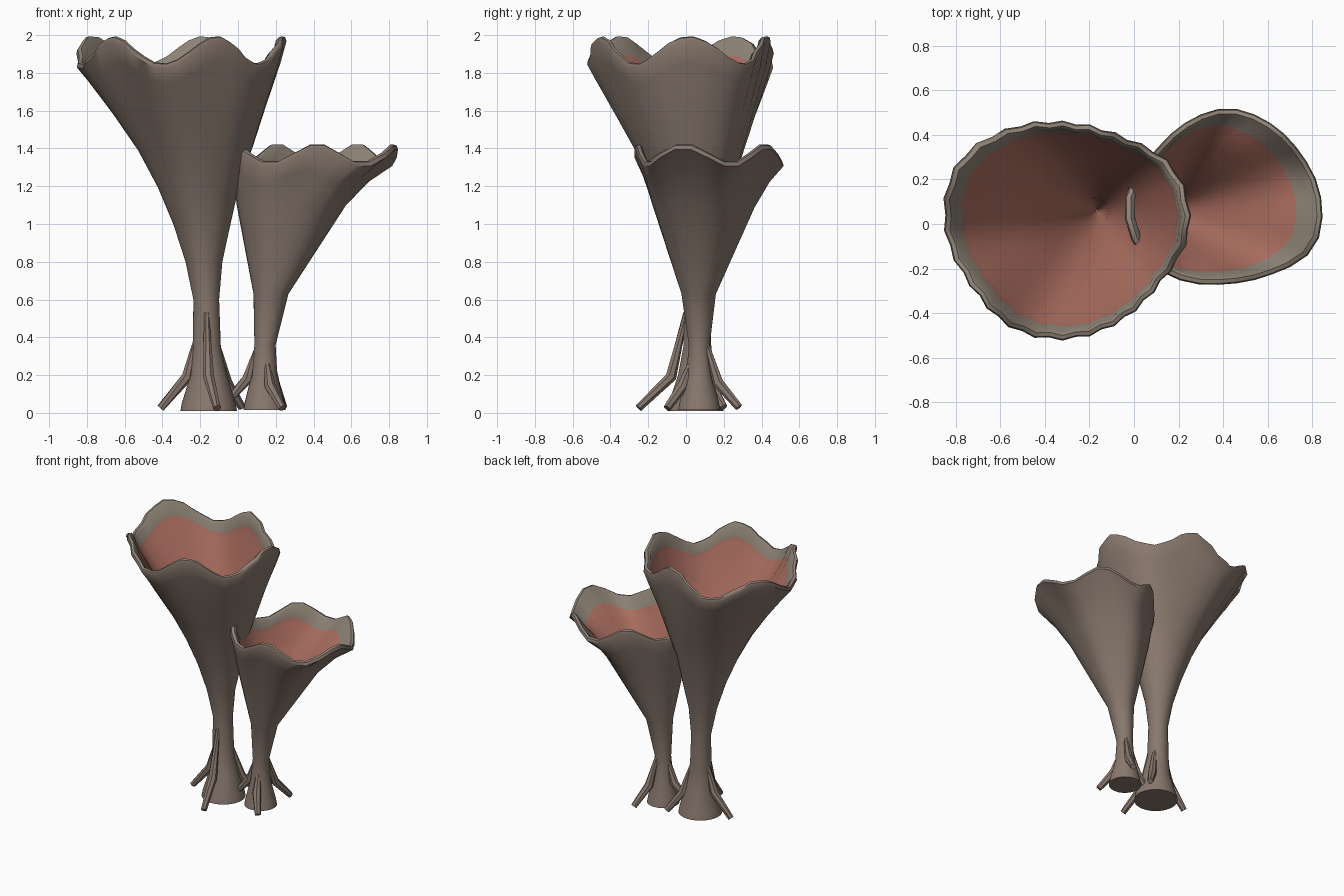
import bpy, bmesh, math
from mathutils import Vector

if "Cube" in bpy.data.objects:
    bpy.data.objects.remove(bpy.data.objects["Cube"])


def material(name, rgb):
    m = bpy.data.materials.new(name)
    m.diffuse_color = (*rgb, 1)
    m.use_nodes = True
    m.node_tree.nodes["Principled BSDF"].inputs["Base Color"].default_value = m.diffuse_color
    return m


BARK = material("brown_skin", (0.25, 0.19, 0.155))
RIM = material("grey_rim", (0.27, 0.225, 0.18))
FLESH = material("red_inside", (0.42, 0.16, 0.12))


def radius_at(table, a):
    """Smooth closed interpolation of radii given at equal angles."""
    n = len(table)
    u = (a / (2 * math.pi) * n) % n
    i, t = int(u), u % 1
    p0, p1, p2, p3 = (table[(i + k) % n] for k in (-1, 0, 1, 2))
    return p1 + 0.5 * t * (p2 - p0 + t * (2 * p0 - 5 * p1 + 4 * p2 - p3
                                          + t * (3 * (p1 - p2) + p3 - p0)))


def finish(bm, name, mats):
    bmesh.ops.recalc_face_normals(bm, faces=bm.faces)
    me = bpy.data.meshes.new(name)
    bm.to_mesh(me)
    bm.free()
    for m in mats:
        me.materials.append(m)
    ob = bpy.data.objects.new(name, me)
    bpy.context.collection.objects.link(ob)
    bpy.ops.object.select_all(action='DESELECT')
    ob.select_set(True)
    bpy.context.view_layer.objects.active = ob
    bpy.ops.object.shade_smooth_by_angle(angle=math.radians(50))


def bridge(bm, a, b, mat=0):
    """Quads between two loops of equal size."""
    n = len(a)
    for i in range(n):
        j = (i + 1) % n
        bm.faces.new((a[i], a[j], b[j], b[i])).material_index = mat


def funnel(name, outer, rim, sides, wave, peak, pleat, wall):
    """Loft outer rings (z, cx, cy, r) up to a wavy lip, then back down inside."""
    outer = [Vector(p) for p in outer]
    top, below = outer[-1], outer[-2]
    rings = [(p, 0) for p in outer]
    # rounded lip and the grey band under it
    rings += [(top + Vector((.022, 0, 0, -.006)), 0),
              (top + Vector((.027, 0, 0, -.024)), 1),
              (top + Vector((.01, 0, 0, -.04)), 1),
              (top.lerp(below, .65) - Vector((0, 0, 0, wall)), 1)]
    # lining follows the outside at wall thickness, closing to a point
    lining = [p for p in reversed(outer[:-1]) if p[3] > wall + .025 and p[0] > .55]
    rings += [(p - Vector((0, 0, 0, wall)), 2) for p in lining]
    end = lining[-1].copy()
    end[0] -= .18
    end[3] = .006
    rings.append((end, 2))

    mean = sum(rim) / len(rim)
    bm = bmesh.new()
    prev = None
    for (z, cx, cy, r), mat in rings:
        t = min(z / top[0], 1)
        loop = []
        for i in range(sides):
            a = 2 * math.pi * i / sides
            # foot is round, rim is irregular, with light flutes
            flute = pleat * (1 if i % 2 else -1)
            rad = r * (1 + t ** 3 * (radius_at(rim, a) / mean - 1 + flute))
            h = z + t ** 6 * wave * math.cos(5 * (a - peak))
            loop.append(bm.verts.new((cx + rad * math.cos(a), cy + rad * math.sin(a), h)))
        if prev:
            bridge(bm, prev, loop, mat)
        else:
            bm.faces.new(loop[::-1])
        prev = loop
    bm.faces.new(prev).material_index = 2
    finish(bm, name, (BARK, RIM, FLESH))


def root(name, points, radii=(.014, .03, .021), sides=7):
    """Bent tapering prop root."""
    pts = [Vector(p) for p in points]
    bm = bmesh.new()
    prev = None
    for k, (p, r) in enumerate(zip(pts, radii)):
        d = (pts[min(k + 1, 2)] - pts[max(k - 1, 0)]).normalized()
        u = d.cross(Vector((0.3, 0.2, 1))).normalized()
        v = d.cross(u)
        loop = []
        for i in range(sides):
            a = 2 * math.pi * i / sides
            loop.append(bm.verts.new(p + r * (u * math.cos(a) + v * math.sin(a))))
        if prev:
            bridge(bm, prev, loop)
        else:
            bm.faces.new(loop[::-1])
        prev = loop
    bm.faces.new(prev)
    finish(bm, name, (BARK,))


# Tall funnel
funnel("tall_funnel", [
    (0.01, -.155, .05, .150),
    (0.05, -.155, .05, .143),
    (0.20, -.155, .055, .097),
    (0.35, -.165, .06, .074),
    (0.60, -.168, .06, .068),
    (0.80, -.18, .055, .097),
    (1.00, -.19, .05, .150),
    (1.20, -.208, .035, .212),
    (1.40, -.222, .02, .295),
    (1.60, -.25, 0, .385),
    (1.80, -.275, -.02, .475),
    (1.895, -.29, -.03, .514),
], [.53, .54, .48, .48, .525, .58, .55, .50, .50, .48, .46, .465],
    50, 0.073, math.radians(5), 0.012, .034)

# Short funnel, leaning to the right
funnel("short_funnel", [
    (0.015, .14, .07, .112),
    (0.06, .14, .07, .104),
    (0.20, .14, .07, .068),
    (0.36, .143, .07, .056),
    (0.63, .175, .067, .092),
    (1.10, .29, .09, .280),
    (1.25, .355, .105, .350),
    (1.35, .42, .12, .414),
], [.42, .385, .385, .40, .385, .39, .46, .47, .43, .39, .40, .45],
    30, 0.05, math.radians(-18), 0, .03)

# Prop roots: attachment, knee and tip
root("tall_root_left", [(-.205, .06, .44), (-.27, .055, .19), (-.41, .05, .025)])
root("tall_root_front", [(-.168, 0, .53), (-.155, -.08, .19), (-.11, -.25, .025)])
root("tall_root_back", [(-.115, .085, .38), (-.06, .125, .16), (.02, .20, .03)])
root("short_root_back", [(.165, .11, .36), (.19, .17, .16), (.24, .28, .03)])
root("short_root_front", [(.15, .03, .28), (.17, -.02, .14), (.235, -.10, .025)])
root("short_root_left", [(.10, .07, .34), (.05, .07, .18), (-.04, .06, .08)])
